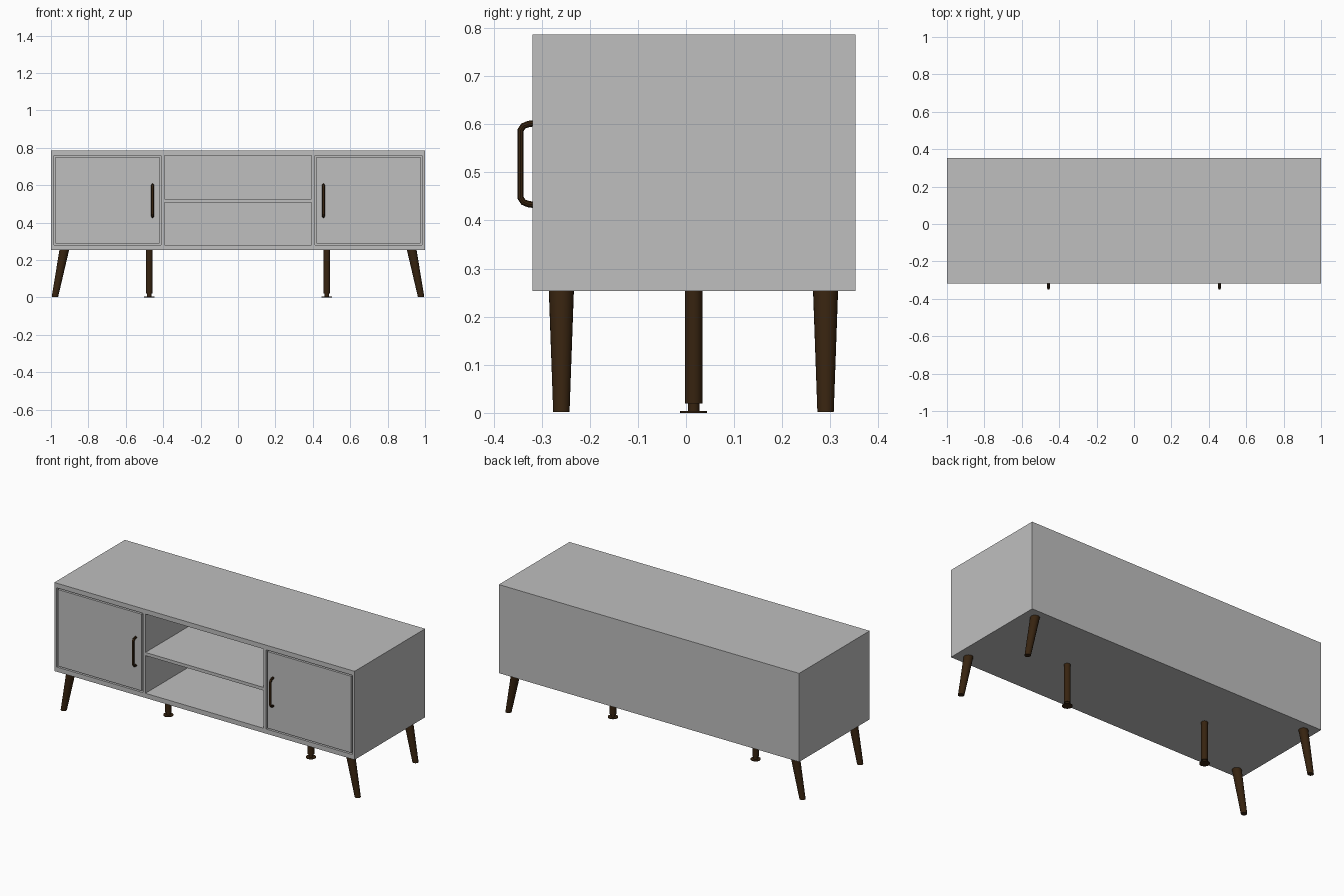
import bpy
import bmesh
from mathutils import Vector

cube = bpy.data.objects.get("Cube")
if cube:
    bpy.data.objects.remove(cube, do_unlink=True)


def material(name, rgb):
    mat = bpy.data.materials.new(name)
    mat.use_nodes = True
    mat.diffuse_color = (*rgb, 1)
    mat.node_tree.nodes["Principled BSDF"].inputs["Base Color"].default_value = (*rgb, 1)
    return mat


GREY = material("light grey panel", (0.52, 0.52, 0.52))
BROWN = material("dark brown wood", (0.038, 0.017, 0.005))


def finish(name, bm, mat):
    mesh = bpy.data.meshes.new(name)
    bm.to_mesh(mesh)
    bm.free()
    mesh.materials.append(mat)
    obj = bpy.data.objects.new(name, mesh)
    bpy.context.collection.objects.link(obj)
    return obj


def board(name, low, high):
    """Box between two opposite corners."""
    low, high = Vector(low), Vector(high)
    bm = bmesh.new()
    bmesh.ops.create_cube(bm, size=1)
    for v in bm.verts:
        v.co = (low + high) / 2 + v.co * (high - low)
    return finish(name, bm, GREY)


def turned(name, rings, sides=24):
    """Round post through (x, y, z, radius) rings, from bottom to top."""
    bm = bmesh.new()
    loops = []
    for x, y, z, r in rings:
        made = bmesh.ops.create_circle(bm, segments=sides, radius=r)["verts"]
        for v in made:
            v.co += Vector((x, y, z))
        loops.append(made)
    for a, b in zip(loops, loops[1:]):
        for i in range(sides):
            j = (i + 1) % sides
            bm.faces.new((a[i], a[j], b[j], b[i]))
    bm.faces.new(loops[0])
    bm.faces.new(loops[-1])
    bmesh.ops.recalc_face_normals(bm, faces=bm.faces)
    obj = finish(name, bm, BROWN)
    smooth(obj)


def smooth(obj):
    bpy.ops.object.select_all(action="DESELECT")
    obj.select_set(True)
    bpy.context.view_layer.objects.active = obj
    bpy.ops.object.shade_smooth_by_angle()


def handle(name, x):
    """Bar pull with rounded corners."""
    curve = bpy.data.curves.new(name, "CURVE")
    curve.dimensions = "3D"
    curve.bevel_depth = 0.007
    curve.bevel_resolution = 3
    half = [(-0.315, 0.085), (-0.328, 0.083), (-0.338, 0.079), (-0.344, 0.07)]
    path = half + [(y, -z) for y, z in reversed(half)]
    spline = curve.splines.new("POLY")
    spline.points.add(len(path) - 1)
    for point, (y, z) in zip(spline.points, path):
        point.co = (x, y, 0.517 + z, 1)
    curve.materials.append(BROWN)
    obj = bpy.data.objects.new(name, curve)
    bpy.context.collection.objects.link(obj)
    smooth(obj)


FRONT, BACK, BASE, TOP = -0.319, 0.352, 0.253, 0.786
FLOOR, CEILING, PANEL = 0.281, 0.758, 0.335
INNER, DIV_OUT, DIV_IN = 0.985, 0.411, 0.393
GAP = 0.008

# Carcass
board("top_panel", (-1, FRONT, CEILING), (1, BACK, TOP))
board("bottom_panel", (-1, FRONT, BASE), (1, BACK, FLOOR))
board("back_panel", (-INNER, PANEL, FLOOR), (INNER, BACK, CEILING))
board("middle_shelf", (-DIV_IN, FRONT, 0.508), (DIV_IN, PANEL, 0.527))

for side, s in (("left", 1), ("right", -1)):
    def mirrored(name, x0, x1, y0, y1, z0, z1):
        a, b = sorted((s * x0, s * x1))
        board(f"{side}_{name}", (a, y0, z0), (b, y1, z1))

    mirrored("side_panel", INNER, 1, FRONT, BACK, FLOOR, CEILING)
    mirrored("divider", DIV_IN, DIV_OUT, FRONT, PANEL, FLOOR, CEILING)
    mirrored("door", DIV_OUT + GAP, INNER - GAP, FRONT, FRONT + 0.02,
             FLOOR + GAP, CEILING - GAP)
    handle(f"{side}_door_handle", s * 0.457)

    # Splayed corner legs
    for end, y in (("front", -0.259), ("back", 0.29)):
        turned(f"{end}_{side}_leg", [(s * 0.979, y, 0.002, 0.017),
                                     (s * 0.929, y, BASE, 0.026)])

    # Centre support with a levelling foot
    x, y = s * 0.475, 0.016
    turned(f"{side}_support_leg", [(x, y, z, r) for z, r in (
        (0, 0.028), (0.004, 0.028), (0.004, 0.012), (0.02, 0.012),
        (0.02, 0.018), (BASE, 0.018))])
